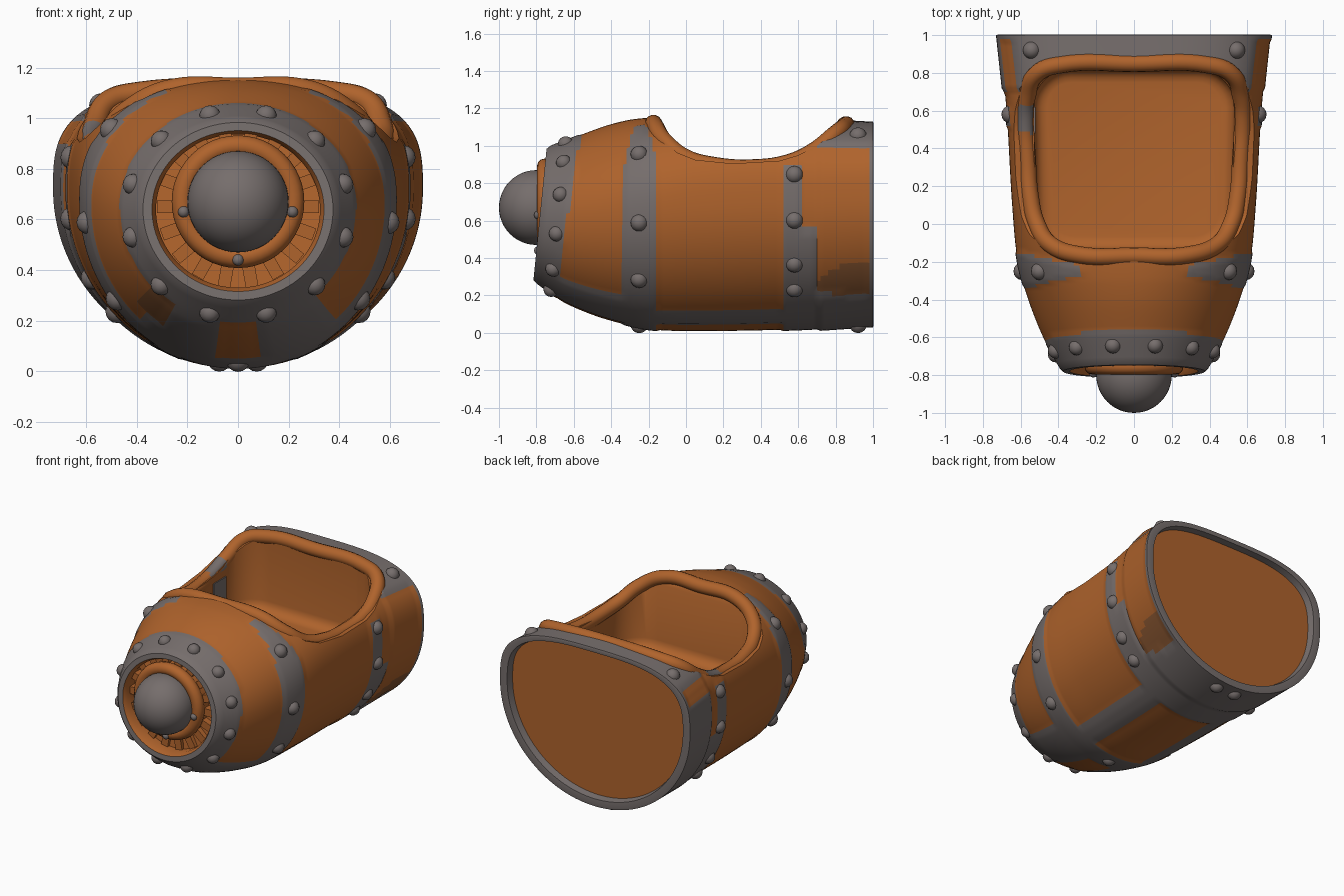
import bpy, bmesh, math
from mathutils import Vector

if "Cube" in bpy.data.objects:
    bpy.data.objects.remove(bpy.data.objects["Cube"], do_unlink=True)


def material(name, rgb):
    m = bpy.data.materials.new(name)
    m.use_nodes = True
    m.diffuse_color = (*rgb, 1)
    bsdf = m.node_tree.nodes["Principled BSDF"]
    bsdf.inputs["Base Color"].default_value = (*rgb, 1)
    bsdf.inputs["Roughness"].default_value = 0.7
    return m


WOOD = material("orange wood", (0.43, 0.125, 0.025))
STEEL = material("grey steel", (0.18, 0.155, 0.15))
STAIN = material("dark brown wood", (0.24, 0.09, 0.03))

# Hull stations: y, half width, bottom, top, height of widest point, top squareness
KEYS = [(-0.78, 0.38, 0.28, 0.99, 0.64, 2.0), (-0.6, 0.48, 0.16, 1.06, 0.64, 2.0),
        (-0.4, 0.56, 0.07, 1.12, 0.65, 2.1), (-0.2, 0.615, 0.02, 1.15, 0.67, 2.3),
        (0.1, 0.645, 0.01, 1.15, 0.69, 2.7), (0.6, 0.675, 0.02, 1.14, 0.71, 2.9),
        (1.0, 0.715, 0.045, 1.12, 0.72, 3.1)]


def station(y):
    """Smoothly interpolated hull dimensions at y."""
    y = min(max(y, KEYS[0][0]), KEYS[-1][0])
    i = max(k for k in range(len(KEYS) - 1) if KEYS[k][0] <= y)
    a, b = KEYS[i], KEYS[i + 1]
    p, q = KEYS[max(i - 1, 0)], KEYS[min(i + 2, len(KEYS) - 1)]
    h = b[0] - a[0]
    s = (y - a[0]) / h
    out = []
    for k in range(1, 6):
        ma = (b[k] - p[k]) / (b[0] - p[0]) * h
        mb = (q[k] - a[k]) / (q[0] - a[0]) * h
        out.append((2*s**3 - 3*s**2 + 1)*a[k] + (s**3 - 2*s**2 + s)*ma
                   + (3*s**2 - 2*s**3)*b[k] + (s**3 - s**2)*mb)
    return out


def tint(x, y, t, z):
    """0 wood, 1 steel strap, 2 dark wood; t is the angle above the horizontal."""
    if y < -0.63 + 0.06 * (z - 0.64) or y > 0.975:
        return 1
    if y < -0.33:
        if x < 0 and y < -0.45 and -56 < t < -42:
            return 2
        return int(-81 < t < -48)
    if y < -0.16:
        return int(t < 64 and abs(y + 0.245) < 0.088 - 0.06 * max(0, (t - 28) / 36))
    if y < 0.52:
        return int(-71 < t < -58)
    if y < 0.70:
        return int(z < (0.9 if y < 0.62 else 0.56))
    if z > 0.99 or z < (0.21 if x > 0 else 0.9):
        return 1
    return 2 if x > 0 and z < 0.28 + 0.1 * min(1, (y - 0.7) / 0.15) else 0


def hull_point(y, angle, scale=1.0, push=0.0):
    w, bottom, top, mid, n = station(y)
    c, s = math.cos(angle), math.sin(angle)
    if s > 0:
        r = (abs(c)**n + s**n) ** (-1 / n)
        x, z = w * c * r, (top - mid) * s * r
    else:
        x, z = w * c, (mid - bottom) * s
    t = math.degrees(math.asin(max(-1, min(1, s))))
    if tint(x, y, t, mid + z) == 1:
        scale *= 1.01
    if y > 0.71:
        scale *= 1.012
    z = max(0.005, mid + z * scale)
    shear = 0.1 * (z - 0.64) * min(1, max(0, (-0.3 - y) / 0.3))
    return Vector((x * scale, y + push + shear, z))


def activate(ob):
    bpy.ops.object.select_all(action="DESELECT")
    ob.select_set(True)
    bpy.context.view_layer.objects.active = ob


def smooth(ob, angle=40):
    activate(ob)
    bpy.ops.object.shade_smooth_by_angle(angle=math.radians(angle))


def finish(name, bm, mats, angle=40):
    bmesh.ops.recalc_face_normals(bm, faces=bm.faces)
    me = bpy.data.meshes.new(name)
    bm.to_mesh(me)
    bm.free()
    ob = bpy.data.objects.new(name, me)
    bpy.context.collection.objects.link(ob)
    for m in mats:
        me.materials.append(m)
    smooth(ob, angle)
    return ob


def cut(target, cutter):
    mod = target.modifiers.new("cut", "BOOLEAN")
    mod.object, mod.operation, mod.solver = cutter, "DIFFERENCE", "EXACT"
    activate(target)
    bpy.ops.object.modifier_apply(modifier=mod.name)
    bpy.data.objects.remove(cutter, do_unlink=True)


# Hull: y, scale, push, fixed colour of the strip or None for the strap rule
N = 120
rows = [(-0.76, 0.82, 0.08, 0), (-0.76, 0.82, 0.01, 0), (-0.76, 0.86, -0.02, 1),
        (-0.76, 0.95, -0.02, 1)]
rows += [(-0.76 + 0.02 * i, 1, 0, None) for i in range(89)]
rows += [(1.0, 0.98, 0.003, 1), (1.0, 0.925, 0, 1), (1.0, 0.91, -0.045, 1)]
bm = bmesh.new()
rings = [[bm.verts.new(hull_point(y, 2 * math.pi * j / N, s, p)) for j in range(N)]
         for y, s, p, _ in rows]
for i in range(len(rows) - 1):
    ymid = (rows[i][0] + rows[i + 1][0]) / 2
    flag = rows[i][3] if ymid < 0 else rows[i + 1][3]
    for j in range(N):
        k = (j + 1) % N
        f = bm.faces.new((rings[i][j], rings[i][k], rings[i + 1][k], rings[i + 1][j]))
        mid = f.calc_center_median()
        t = math.degrees(math.asin(math.sin(2 * math.pi * (j + 0.5) / N)))
        f.material_index = tint(mid.x, ymid, t, mid.z) if flag is None else flag
bm.faces.new(rings[0])
bm.faces.new(rings[-1])
hull = finish("hull", bm, [WOOD, STEEL, STAIN])

# Saddle-shaped cut across the top of the hull
saddle = [(-0.17, 1.4), (-0.17, 1.12), (-0.12, 1.03), (-0.05, 0.965), (0.05, 0.925),
          (0.25, 0.905), (0.5, 0.92), (0.6, 0.95), (0.7, 1.0), (0.8, 1.08),
          (0.84, 1.1), (0.84, 1.4)]
bm = bmesh.new()
face = bm.faces.new([bm.verts.new((-1, y, z)) for y, z in saddle])
new = bmesh.ops.extrude_face_region(bm, geom=[face])["geom"]
bmesh.ops.translate(bm, vec=(2, 0, 0), verts=[v for v in new if isinstance(v, bmesh.types.BMVert)])
cut(hull, finish("saddle_cutter", bm, [WOOD]))

# Cockpit cavity with rounded corners, narrower at the front
FLOOR = 0.6
bm = bmesh.new()
bmesh.ops.create_cube(bm, size=1)
for v in bm.verts:
    width = 1.03 if v.co.y < 0 else 1.07
    v.co = (v.co.x * width, 0.342 + v.co.y * 0.955, FLOOR + (v.co.z + 0.5) * 0.9)
upright = [e for e in bm.edges if abs(e.verts[0].co.z - e.verts[1].co.z) > 0.5]
bmesh.ops.bevel(bm, geom=upright, offset=0.2, segments=8, profile=0.5, affect="EDGES")
base = [e for e in bm.edges if all(v.co.z < FLOOR + 0.01 for v in e.verts)]
bmesh.ops.bevel(bm, geom=base, offset=0.07, segments=4, profile=0.5, affect="EDGES")
cut(hull, finish("cavity_cutter", bm, [WOOD]))
smooth(hull)

# Padded rim around the cockpit, with one strap end wrapped over it
half = [(0.28, -0.165, 1.105), (0.44, -0.11, 1.02), (0.515, 0, 0.935), (0.55, 0.15, 0.895),
        (0.565, 0.35, 0.882), (0.575, 0.55, 0.91), (0.565, 0.68, 0.97), (0.51, 0.8, 1.065),
        (0.38, 0.845, 1.1)]
path = [(0, -0.17, 1.115)] + half + [(0, 0.85, 1.11)] + [(-x, y, z) for x, y, z in reversed(half)]
cu = bpy.data.curves.new("cockpit_rim", "CURVE")
cu.dimensions, cu.bevel_depth, cu.bevel_resolution = "3D", 0.046, 5
sp = cu.splines.new("BEZIER")
sp.bezier_points.add(len(path) - 1)
for bp, co in zip(sp.bezier_points, path):
    bp.co = co
    bp.handle_left_type = bp.handle_right_type = "AUTO"
sp.use_cyclic_u, sp.resolution_u = True, 8
rim = bpy.data.objects.new("cockpit_rim", cu)
bpy.context.collection.objects.link(rim)
activate(rim)
bpy.ops.object.convert(target="MESH")
rim = bpy.context.object
rim.data.materials.clear()
for m in (WOOD, STEEL):
    rim.data.materials.append(m)
for p in rim.data.polygons:
    p.material_index = int(p.center.x < -0.5 and 0.48 < p.center.y < 0.63)
smooth(rim, 180)


def box(name, centre, size, mat, turn=0):
    bpy.ops.mesh.primitive_cube_add(size=1, location=centre, rotation=(0, turn, 0))
    ob = bpy.context.object
    ob.name, ob.scale = name, size
    ob.data.materials.append(mat)


def ball(name, centre, radius, mat, segs=16):
    bm = bmesh.new()
    bmesh.ops.create_uvsphere(bm, u_segments=segs, v_segments=segs // 2, radius=radius)
    ob = finish(name, bm, [mat], 180)
    ob.location = centre


box("inner_strap_plate", (-0.526, 0.55, 0.77), (0.008, 0.14, 0.2), STEEL)

# Nose: steel dome, wooden collar, ribs in the recess
NOSE_Z = 0.67
ball("nose_dome", (0, -0.8, NOSE_Z), 0.2, STEEL, 48)
bpy.ops.mesh.primitive_torus_add(major_radius=0.22, minor_radius=0.042, major_segments=48,
                                 location=(0, -0.755, NOSE_Z), rotation=(math.pi / 2, 0, 0))
collar = bpy.context.object
collar.name = "nose_collar"
bpy.ops.mesh.primitive_cylinder_add(vertices=48, radius=0.25, depth=0.14,
                                    location=(0, -0.70, NOSE_Z), rotation=(math.pi / 2, 0, 0))
drum = bpy.context.object
drum.name = "nose_drum"
for part in (collar, drum):
    part.data.materials.append(WOOD)
    smooth(part)
for i in range(18):
    a = 2 * math.pi * i / 18
    box("nose_rib", (0.27 * math.cos(a), -0.70, 0.65 + 0.27 * math.sin(a)),
        (0.1, 0.06, 0.05), WOOD, -a)
for x, z in ((0.215, 0.63), (-0.215, 0.63), (0, 0.44)):
    ball("nose_screw", (x, -0.79, z), 0.023, STEEL, 12)

# Rivets sunk into the straps: y and angles around the hull
for i in range(12):
    ball("front_rivet", hull_point(-0.68, math.radians(15 + 30 * i), 0.97), 0.042, STEEL)
for y, angles in ((-0.25, (36, -7, -37, -90)), (0.58, (18, -9, -30, -44)), (0.92, (47, -84))):
    for a in angles:
        for b in {a, 180 - a} if a != -90 else {a}:
            p = hull_point(y, math.radians(b), 0.975)
            p.z = max(p.z, 0.045)
            ball("strap_rivet", p, 0.047, STEEL)
